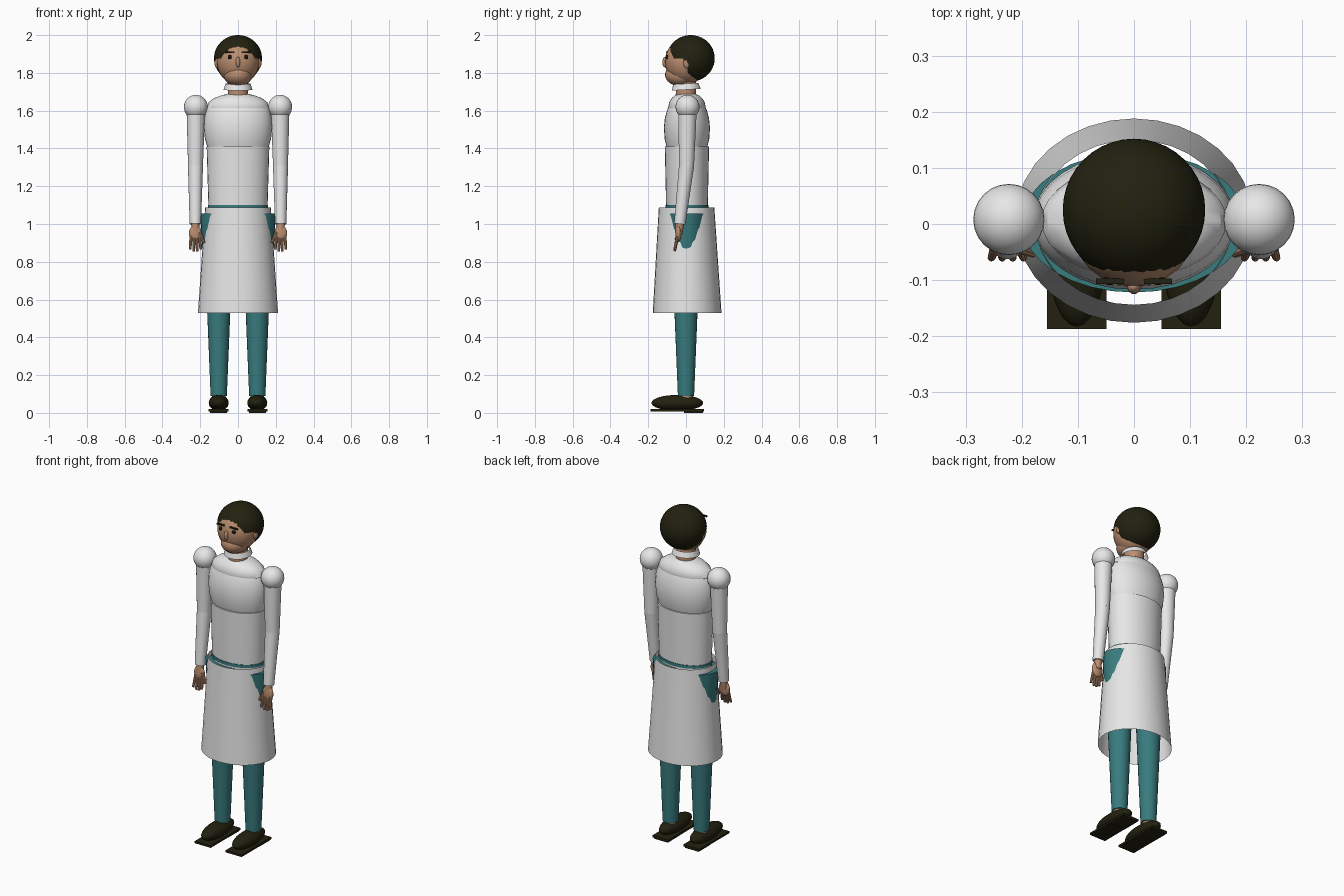
import bpy, bmesh, math
from mathutils import Vector, Matrix

cube = bpy.data.objects.get("Cube")
if cube:
    bpy.data.objects.remove(cube, do_unlink=True)


def material(name, rgb):
    m = bpy.data.materials.new(name)
    m.use_nodes = True
    m.diffuse_color = (*rgb, 1)
    m.node_tree.nodes["Principled BSDF"].inputs["Base Color"].default_value = (*rgb, 1)
    return m


WHITE = material("white cloth", (0.8, 0.8, 0.8))
TEAL = material("teal cloth", (0.04, 0.2, 0.21))
SKIN = material("skin", (0.5, 0.27, 0.16))
DARK = material("dark brown", (0.016, 0.015, 0.005))
BLACK = material("eye black", (0.008, 0.008, 0.008))


def finish(name, bm, mat):
    bmesh.ops.recalc_face_normals(bm, faces=bm.faces)
    mesh = bpy.data.meshes.new(name)
    bm.to_mesh(mesh)
    bm.free()
    mesh.materials.append(mat)
    ob = bpy.data.objects.new(name, mesh)
    bpy.context.collection.objects.link(ob)
    bpy.ops.object.select_all(action='DESELECT')
    ob.select_set(True)
    bpy.context.view_layer.objects.active = ob
    bpy.ops.object.shade_smooth_by_angle(angle=math.radians(35))
    return ob


def loft(name, rings, mat, caps=True, n=32):
    """Stack of elliptical rings: (z, x radius, y radius, y centre)."""
    bm = bmesh.new()
    rows = [[bm.verts.new((rx * math.cos(i * math.tau / n),
                           cy + ry * math.sin(i * math.tau / n), z))
             for i in range(n)] for z, rx, ry, cy in rings]
    for a, b in zip(rows, rows[1:]):
        for i in range(n):
            j = (i + 1) % n
            bm.faces.new((a[i], a[j], b[j], b[i]))
    if caps:
        bm.faces.new(rows[0])
        bm.faces.new(rows[-1])
    return finish(name, bm, mat)


def ball(name, centre, radii, mat, u=24, v=16, keep=None):
    bm = bmesh.new()
    bmesh.ops.create_uvsphere(bm, u_segments=u, v_segments=v, radius=1)
    bm.transform(Matrix.Translation(centre) @ Matrix.Diagonal((*radii, 1)))
    if keep:
        bad = [f for f in bm.faces if not keep(f.calc_center_median())]
        bmesh.ops.delete(bm, geom=bad, context='FACES')
    return finish(name, bm, mat)


def limb(name, a, b, r1, r2, mat, n=20):
    a, b = Vector(a), Vector(b)
    bm = bmesh.new()
    bmesh.ops.create_cone(bm, cap_ends=True, segments=n, radius1=r1, radius2=r2,
                          depth=(b - a).length)
    turn = Vector((0, 0, 1)).rotation_difference(b - a).to_matrix().to_4x4()
    bm.transform(Matrix.Translation((a + b) / 2) @ turn)
    return finish(name, bm, mat)


def box(name, centre, size, mat):
    bm = bmesh.new()
    bmesh.ops.create_cube(bm, size=1)
    bm.transform(Matrix.Translation(centre) @ Matrix.Diagonal((*size, 1)))
    return finish(name, bm, mat)


# Shirt: yoke, chest and waist
loft("shoulder_yoke", [(1.58, .15, .09, .005), (1.615, .165, .1, .005), (1.645, .155, .094, .005),
                       (1.667, .125, .08, .005), (1.682, .085, .062, .005),
                       (1.69, .045, .045, .005)], WHITE)
loft("chest", [(1.41, .163, .108, .005), (1.45, .175, .118, .005), (1.51, .181, .122, .005),
               (1.56, .179, .117, .005), (1.6, .17, .106, .005), (1.615, .163, .1, .005)], WHITE)
loft("waist", [(1.07, .156, .11, .005), (1.41, .166, .117, .005)], WHITE)

# Trousers seat, belt and coat skirt
loft("belt", [(1.082, .16, .114, .005), (1.1, .16, .114, .005)], TEAL)
loft("hips", [(.8, .172, .105, .003), (.87, .189, .115, .003), (1.055, .2, .125, .003)], TEAL)
loft("coat_skirt", [(.53, .212, .182, .006), (1.087, .174, .147, .003)], WHITE, caps=False)

# Neck and collar
loft("neck", [(1.66, .055, .055, 0), (1.78, .052, .052, 0)], SKIN)
collar = loft("collar", [(-.016, .077, .077, 0), (.016, .066, .066, 0)], WHITE, caps=False)
collar.location = (0, 0, 1.727)
collar.rotation_euler.x = .06

# Head
ball("head", (0, 0, 1.86), (.113, .112, .122), SKIN)
ball("jaw", (0, -.025, 1.79), (.076, .086, .062), SKIN)
ball("nose", (0, -.112, 1.857), (.012, .013, .028), SKIN, 16, 10)
ball("hair", (0, .025, 1.877), (.127, .127, .123), DARK, 40, 32,
     keep=lambda c: c.z > 1.888 - (c.y + .1) * .2 or c.y > .012)

# Parts found on both sides
for side, s in (("left", 1), ("right", -1)):
    ball(side + "_eye", (s * .043, -.1, 1.884), (.011, .009, .011), BLACK, 16, 10)
    box(side + "_brow", (s * .043, -.102, 1.908), (.05, .009, .008), DARK)
    ball(side + "_ear", (s * .112, .004, 1.852), (.012, .018, .028), SKIN, 16, 10)

    # Arm
    shoulder, elbow = (s * .223, .008, 1.62), (s * .225, .003, 1.31)
    wrist = (s * .226, -.033, 1.0)
    ball(side + "_shoulder", shoulder, (.0635,) * 3, WHITE)
    limb(side + "_upper_arm", shoulder, elbow, .05, .04, WHITE)
    ball(side + "_elbow", elbow, (.04,) * 3, WHITE)
    limb(side + "_forearm", elbow, wrist, .04, .03, WHITE)

    # Hand
    limb(side + "_wrist", (s * .226, -.032, 1.005), (s * .226, -.038, .95), .022, .02, SKIN)
    ball(side + "_palm", (s * .226, -.04, .95), (.034, .016, .045), SKIN)
    for k in range(4):
        x = .203 + k * .015
        tip = .856 if k in (1, 2) else .866
        limb(f"{side}_finger_{k + 1}", (s * x, -.044, .935), (s * (x + (k - 1.5) * .004), -.06, tip),
             .009, .007, SKIN, 10)
    limb(side + "_thumb", (s * .205, -.042, .96), (s * .18, -.052, .9), .011, .008, SKIN, 10)

    # Leg and shoe
    limb(side + "_leg", (s * .102, 0, .09), (s * .102, 0, .95), .043, .078, TEAL, 24)
    limb(side + "_ankle", (s * .102, 0, .05), (s * .102, 0, .1), .036, .036, SKIN)
    ball(side + "_shoe", (s * .102, -.046, .053), (.053, .137, .042), DARK)
    box(side + "_sole", (s * .102, -.046, .014), (.106, .282, .012), DARK)
    box(side + "_heel", (s * .102, .04, .006), (.09, .1, .012), DARK)
